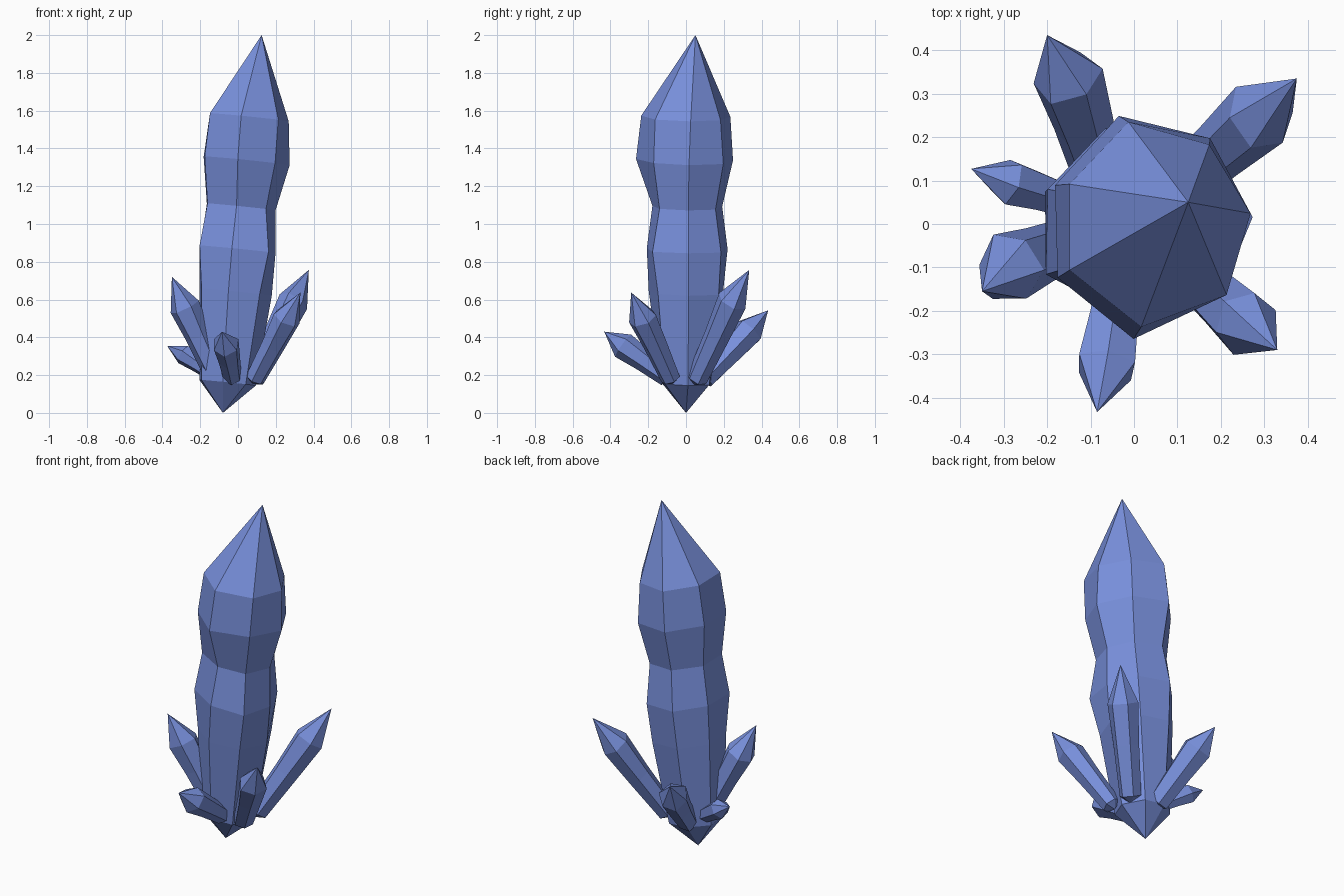
import bpy, bmesh, math
from mathutils import Vector

if "Cube" in bpy.data.objects:
    bpy.data.objects.remove(bpy.data.objects["Cube"])

blue = bpy.data.materials.new("crystal blue")
blue.diffuse_color = (0.19, 0.28, 0.72, 1)
blue.use_nodes = True
blue.node_tree.nodes["Principled BSDF"].inputs["Base Color"].default_value = blue.diffuse_color


def crystal(name, foot, rings, tip, angle, axis):
    """Faceted shaft: rings = [(centre, [radius per side])], closed by two points."""
    axis = Vector(axis).normalized()
    u = Vector((1, 0, 0))
    u = (u - axis * u.dot(axis)).normalized()
    v = axis.cross(u)
    bm = bmesh.new()
    loops = []
    for centre, radii in rings:
        n = len(radii)
        loop = []
        for k, r in enumerate(radii):
            a = math.radians(angle) + math.tau * k / n
            loop.append(bm.verts.new(Vector(centre) + r * (math.cos(a) * u + math.sin(a) * v)))
        loops.append(loop)
    bottom, top = bm.verts.new(foot), bm.verts.new(tip)
    for k in range(n):
        j = (k + 1) % n
        bm.faces.new((bottom, loops[0][j], loops[0][k]))
        for a, b in zip(loops, loops[1:]):
            bm.faces.new((a[k], a[j], b[j], b[k]))
        bm.faces.new((loops[-1][k], loops[-1][j], top))
    bmesh.ops.recalc_face_normals(bm, faces=bm.faces)
    me = bpy.data.meshes.new(name)
    bm.to_mesh(me)
    bm.free()
    me.materials.append(blue)
    ob = bpy.data.objects.new(name, me)
    bpy.context.collection.objects.link(ob)


# Tall seven-sided main crystal, slightly leaning, with uneven rings
main_rings = [
    ((-0.06, 0.00, 0.16), [.155, .15, .14, .155, .155, .135, .15]),
    ((-0.02, 0.00, 0.64), [.20, .21, .205, .20, .20, .20, .20]),
    ((0.00, 0.00, 0.865), [.20, .225, .23, .215, .235, .21, .24]),
    ((0.02, 0.00, 1.09), [.18, .19, .20, .20, .21, .18, .19]),
    ((0.04, 0.00, 1.335), [.235, .24, .26, .24, .25, .268, .232]),
    ((0.055, 0.01, 1.565), [.215, .21, .235, .22, .235, .25, .235]),
]
crystal("main_crystal", (-0.08, 0, 0), main_rings, (0.125, 0.05, 2.0), 4, (0.1, 0.02, 1))

# Small six-sided crystals: name, base centre, shoulder centre, tip, radius, roll
small = [
    ("back_right_crystal", (.08, .06, .18), (.29, .25, .59), (.375, .335, .757), .086, 15),
    ("front_right_crystal", (.09, -.08, .18), (.255, -.225, .50), (.33, -.29, .637), .08, 10),
    ("front_crystal", (-.03, -.10, .19), (-.065, -.33, .36), (-.085, -.433, .43), .075, 25),
    ("front_left_crystal", (-.13, -.04, .22), (-.285, -.10, .56), (-.35, -.155, .72), .085, 0),
    ("back_left_crystal", (-.14, .05, .21), (-.29, .10, .31), (-.375, .127, .355), .056, 20),
    ("back_crystal", (-.08, .10, .18), (-.155, .34, .435), (-.20, .435, .543), .085, 5),
]
wobble = [1.0, .92, 1.04, .95, 1.0, .9]
for name, base, shoulder, tip, r, roll in small:
    b, s = Vector(base), Vector(shoulder)
    rings = []
    for i, (t, scale) in enumerate([(0, .7), (.55, .84), (1, 1.0)]):
        rings.append((b.lerp(s, t), [r * scale * wobble[(k + 2 * i) % 6] for k in range(6)]))
    crystal(name, b - (s - b) * .08, rings, tip, roll, s - b)
